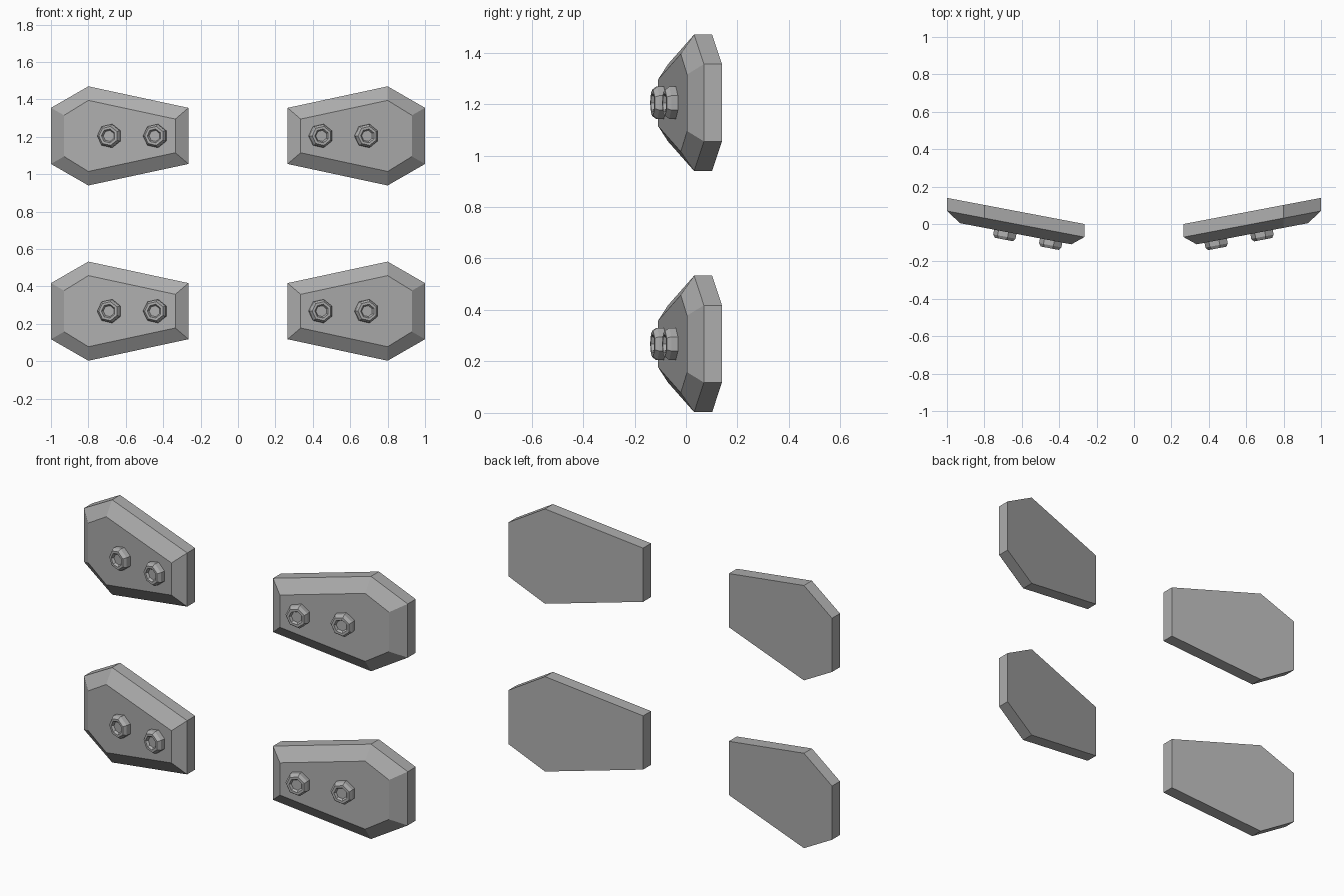
import bpy, bmesh, math
from mathutils import Matrix, Vector

cube = bpy.data.objects.get("Cube")
if cube:
    bpy.data.objects.remove(cube, do_unlink=True)

grey = bpy.data.materials.new("plain grey")
grey.use_nodes = True
colour = (0.42, 0.42, 0.42, 1)
grey.diffuse_color = colour
grey.node_tree.nodes["Principled BSDF"].inputs["Base Color"].default_value = colour

SLOPE = 0.19                      # each plate sweeps back towards its outer end


def add_object(name, bm):
    bmesh.ops.recalc_face_normals(bm, faces=bm.faces)
    mesh = bpy.data.meshes.new(name)
    bm.to_mesh(mesh)
    bm.free()
    mesh.materials.append(grey)
    obj = bpy.data.objects.new(name, mesh)
    bpy.context.collection.objects.link(obj)
    return obj


def loft(rings):
    """Skin a stack of rings and cap both ends."""
    bm = bmesh.new()
    loops = [[bm.verts.new(p) for p in ring] for ring in rings]
    for a, b in zip(loops, loops[1:]):
        for i in range(len(a)):
            j = (i + 1) % len(a)
            bm.faces.new((a[i], a[j], b[j], b[i]))
    bm.faces.new(loops[0])
    bm.faces.new(loops[-1])
    return bm


def plate(name, side, height):
    # half outlines, mirrored about the middle height
    outer = [(0.265, 0.15), (0.80, 0.265), (1.0, 0.15)]
    inner = [(0.335, 0.09), (0.80, 0.19), (0.93, 0.11)]

    def ring(half, offset):
        outline = half + [(x, -z) for x, z in reversed(half)]
        return [(side * x, offset + SLOPE * (x - 0.265), height + z) for x, z in outline]

    add_object(name, loft([ring(outer, 0.0), ring(outer, -0.07), ring(inner, -0.122)]))


def bolt(name, side, x, height):
    # radius and height steps: nut side, chamfer, rim, hollow centre
    profile = [(0.064, -0.005), (0.064, 0.026), (0.052, 0.042),
               (0.038, 0.042), (0.030, 0.030)]
    sides = 7
    rings = [[(r * math.cos(math.tau * i / sides + math.pi),
               r * math.sin(math.tau * i / sides + math.pi), h)
              for i in range(sides)] for r, h in profile]
    bm = loft(rings)
    # stand the bolt on the sloping front face
    out = Vector((side * SLOPE, -1, 0)).normalized()
    up = Vector((0, 0, 1))
    across = up.cross(out)
    turn = Matrix((across, up, out)).transposed().to_4x4()
    base = Vector((side * x, -0.122 + SLOPE * (x - 0.265), height))
    bm.transform(Matrix.Translation(base) @ turn)
    add_object(name, bm)


for side, side_name in ((-1, "right"), (1, "left")):
    for height, level in ((0.268, "lower"), (1.205, "upper")):
        plate(f"{level}_{side_name}_plate", side, height)
        for x, place in ((0.44, "inner"), (0.685, "outer")):
            bolt(f"{level}_{side_name}_{place}_bolt", side, x, height)
